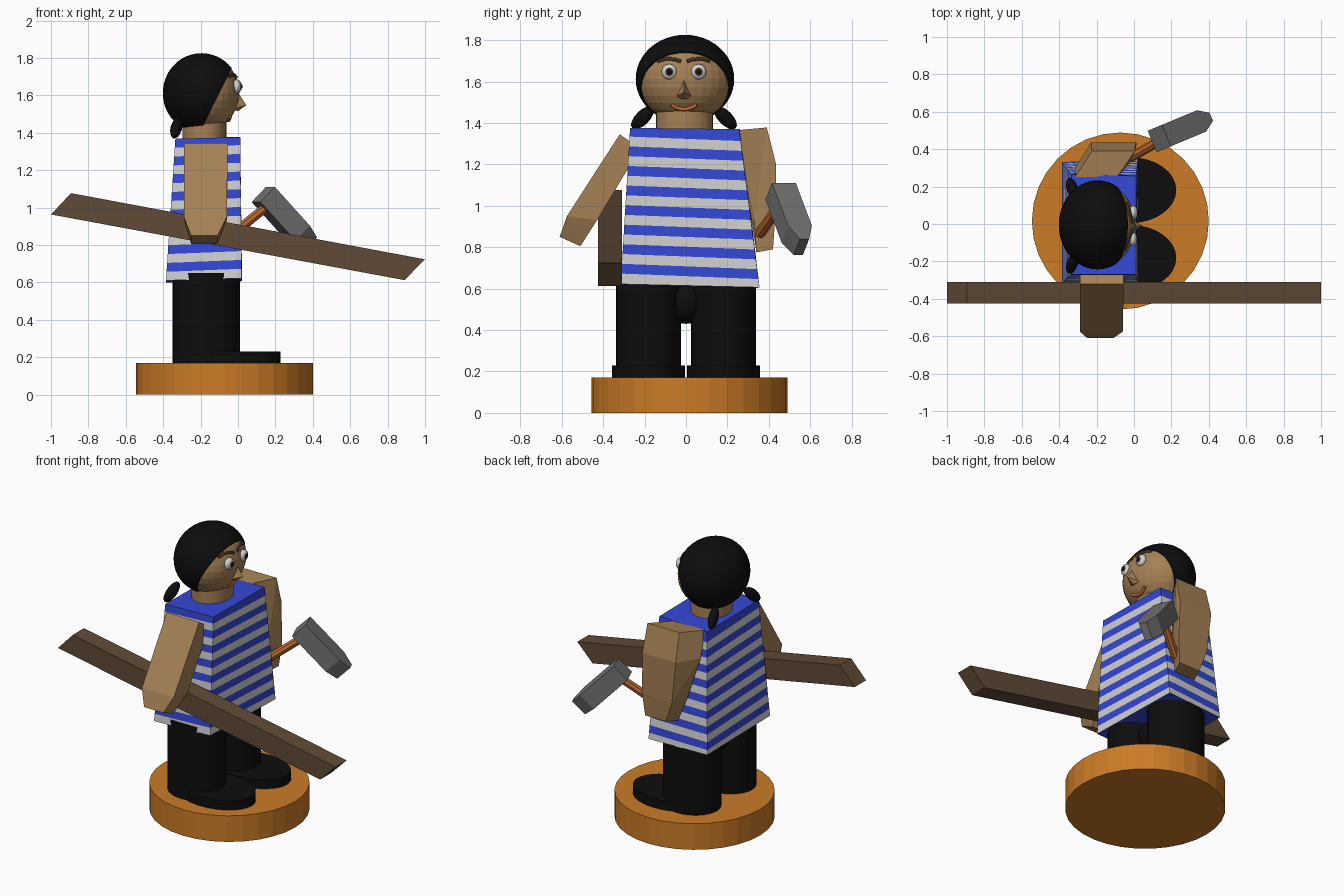
import bpy, bmesh
from math import sqrt, radians
from mathutils import Vector, Matrix

cube = bpy.data.objects.get("Cube")
if cube:
    bpy.data.objects.remove(cube, do_unlink=True)


def material(name, r, g, b):
    m = bpy.data.materials.new(name)
    m.use_nodes = True
    m.diffuse_color = (r, g, b, 1)
    bsdf = next(n for n in m.node_tree.nodes if n.type == 'BSDF_PRINCIPLED')
    bsdf.inputs["Base Color"].default_value = (r, g, b, 1)
    bsdf.inputs["Roughness"].default_value = 0.8
    return m


SKIN = material("skin", .38, .22, .09)
BLACK = material("black cloth", .004, .004, .004)
ORANGE = material("orange base", .60, .20, .02)
BLUE = material("blue stripe", .035, .065, .68)
WHITE = material("white", .64, .64, .64)
WOOD = material("dark plank wood", .115, .07, .038)
STEEL = material("grey steel", .17, .17, .17)
HANDLE = material("reddish wood", .50, .14, .03)
BROWN = material("dark brown", .06, .03, .015)


def finish(name, bm, *mats):
    bmesh.ops.recalc_face_normals(bm, faces=bm.faces)
    me = bpy.data.meshes.new(name)
    bm.to_mesh(me)
    bm.free()
    for m in mats:
        me.materials.append(m)
    ob = bpy.data.objects.new(name, me)
    bpy.context.collection.objects.link(ob)
    return ob


def smooth(ob):
    bpy.ops.object.select_all(action='DESELECT')
    ob.select_set(True)
    bpy.context.view_layer.objects.active = ob
    bpy.ops.object.shade_smooth_by_angle(angle=radians(40))


def hull_mesh(points):
    """Convex solid around a few corner points."""
    bm = bmesh.new()
    for p in points:
        bm.verts.new(p)
    res = bmesh.ops.convex_hull(bm, input=bm.verts)
    loose = [v for v in bm.verts if not v.link_faces]
    bmesh.ops.delete(bm, geom=loose, context='VERTS')
    bmesh.ops.dissolve_limit(bm, angle_limit=radians(1), verts=bm.verts, edges=bm.edges)
    return bm


def hull(name, points, mat):
    return finish(name, hull_mesh(points), mat)


def column(name, x, y, z0, z1, rx, ry, mat, sides=32):
    """Upright elliptical cylinder."""
    bm = bmesh.new()
    bmesh.ops.create_cone(bm, cap_ends=True, segments=sides, radius1=1, radius2=1, depth=1)
    bm.transform(Matrix.Translation((x, y, (z0 + z1) / 2)) @ Matrix.Diagonal((rx, ry, z1 - z0, 1)))
    return finish(name, bm, mat)


def ball_mesh(centre, radii, segs=32, rot=Matrix()):
    bm = bmesh.new()
    bmesh.ops.create_uvsphere(bm, u_segments=segs, v_segments=segs // 2, radius=1)
    bm.transform(Matrix.Translation(centre) @ rot @ Matrix.Diagonal((*radii, 1)))
    return bm


def ball(name, centre, radii, mat, **kw):
    return finish(name, ball_mesh(centre, radii, **kw), mat)


def tube(name, points, radius, mat):
    cu = bpy.data.curves.new(name, 'CURVE')
    cu.dimensions = '3D'
    cu.bevel_depth = radius
    cu.bevel_resolution = 2
    cu.use_fill_caps = True
    sp = cu.splines.new('POLY')
    sp.points.add(len(points) - 1)
    for p, co in zip(sp.points, points):
        p.co = (*co, 1)
    cu.materials.append(mat)
    ob = bpy.data.objects.new(name, cu)
    bpy.context.collection.objects.link(ob)
    return ob


# Round base
column("base", -.073, .016, 0, .17, .473, .473, ORANGE)

# Legs, shoes and hips
for side, s in (("front", -1), ("back", 1)):
    smooth(column(side + "_leg", -.17, s * .181, .17, .65, .18, .157, BLACK))
    smooth(column(side + "_shoe", -.02, s * .181, .17, .23, .246, .176, BLACK))
smooth(ball("hips", (-.17, 0, .53), (.11, .11, .10), BLACK))

# Striped shirt: a tapered block cut along slightly tilted planes
bm = hull_mesh([(-.335, -.27, 1.368), (.012, -.27, 1.376), (.012, .257, 1.37), (-.335, .265, 1.362),
                (-.385, -.315, .61), (.02, -.315, .622), (.022, .355, .606), (-.385, .33, .6)])
tilt = Vector((-.04, .04, 1))
top, bands = 1.37, 16
step = (top - .612) / bands
for i in range(1, bands):
    bmesh.ops.bisect_plane(bm, geom=bm.verts[:] + bm.edges[:] + bm.faces[:],
                           plane_co=(0, 0, top - i * step), plane_no=tilt)
bm.normal_update()
for f in bm.faces:
    band = max(0, int((top - f.calc_center_median().dot(tilt)) / step))
    f.material_index = 0 if abs(f.normal.z) > .7 else min(band, bands - 1) % 2
finish("striped_shirt", bm, BLUE, WHITE)

# Neck and head
smooth(column("neck", -.18, -.007, 1.34, 1.48, .118, .137, SKIN))
HC = Vector((-.195, -.005, 1.612))
HR = Vector((.202, .232, .208))
ball("head", HC, HR, SKIN)

# Headscarf: slightly larger shell cut by a slanted plane
bm = ball_mesh(HC, HR * 1.025, segs=48)
bmesh.ops.bisect_plane(bm, geom=bm.verts[:] + bm.edges[:] + bm.faces[:],
                       plane_co=(-.03, 0, 1.75), plane_no=(2, 0, -1), clear_outer=True)
bmesh.ops.holes_fill(bm, edges=[e for e in bm.edges if e.is_boundary], sides=0)
smooth(finish("headscarf", bm, BLACK))
for side, s in (("front", -1), ("back", 1)):
    a, b = Vector((-.315, s * .15 - .01, 1.475)), Vector((-.345, s * .25 - .01, 1.375))
    rot = (b - a).to_track_quat('Z', 'Y').to_matrix().to_4x4()
    smooth(ball(side + "_scarf_tail", (a + b) / 2, (.03, .035, (b - a).length / 2), BLACK, segs=16, rot=rot))


# Face details follow the head surface
def on_face(y, z, lift=0):
    dy, dz = (y - HC.y) / HR.y, (z - HC.z) / HR.z
    return Vector((HC.x + HR.x * sqrt(1 - dy * dy - dz * dz) + lift, y, z))


MID = -.01
for side, s in (("front", -1), ("back", 1)):
    eye = on_face(MID + s * .071, 1.647)
    smooth(ball(side + "_eye", eye, (.024, .037, .037), WHITE, segs=24))
    smooth(ball(side + "_iris", eye + Vector((.017, 0, 0)), (.009, .021, .021), BROWN, segs=16))
    smooth(ball(side + "_pupil", eye + Vector((.023, 0, 0)), (.006, .011, .011), BLACK, segs=16))
    brow = [(.015, 1.697), (.045, 1.707), (.085, 1.71), (.125, 1.697)]
    tube(side + "_eyebrow", [on_face(MID + s * y, z) for y, z in brow], .009, BROWN)
hull("nose", [(-.01, MID, 1.63), (.045, MID, 1.548), (-.03, MID - .045, 1.525),
              (-.03, MID + .045, 1.525), (.0, MID, 1.515)], SKIN)
lips = [(i / 5 * .062, 1.466 + .022 * (i / 5) ** 2) for i in range(-5, 6)]
tube("mouth", [on_face(MID + y, z) for y, z in lips], .01, HANDLE)


# Arms: side outline (y, z) widened between two x limits at each corner
def arm(name, outline):
    hull(name, [(x, y, z) for y, z, x0, x1 in outline for x in (x0, x1)], SKIN)


arm("plank_arm", [(-.32, 1.345, -.29, -.055), (-.27, 1.31, -.29, -.055), (-.28, 1.18, -.29, -.055),
                  (-.575, .95, -.29, -.06), (-.43, .93, -.29, -.06),
                  (-.61, .85, -.25, -.11), (-.51, .805, -.25, -.11)])
arm("hammer_arm", [(.25, 1.365, -.315, -.09), (.39, 1.378, -.225, .005), (.30, 1.2, -.315, -.09),
                   (.435, 1.2, -.23, .01), (.43, .93, -.20, .015), (.33, .93, -.24, -.02),
                   (.42, .79, -.15, .0), (.34, .775, -.18, -.03)])

# Plank with slanted ends
hull("plank", [(x, y, z) for y in (-.425, -.31)
               for x, z in ((-1, .963), (-.893, 1.077), (1, .723), (.89, .612))], WOOD)

# Hammer: handle and wedge-ended head
smooth(tube("hammer_handle", [(-.02, .355, .865), (.19, .475, 1.035)], .026, HANDLE))
along = Vector((.65, .27, -.72)).normalized()
across = Vector((.38, -.92, 0)).normalized()
out = across.cross(along).normalized()
if out.z < 0:
    out = -out
start = Vector((.135, .457, 1.07))
corners = []
for dist, w, t in ((0, .062, .058), (.29, .062, .058), (.375, .024, .055)):
    for i in (-1, 1):
        for j in (-1, 1):
            corners.append(start + along * dist + across * (i * w) + out * (j * t))
hull("hammer_head", corners, STEEL)
